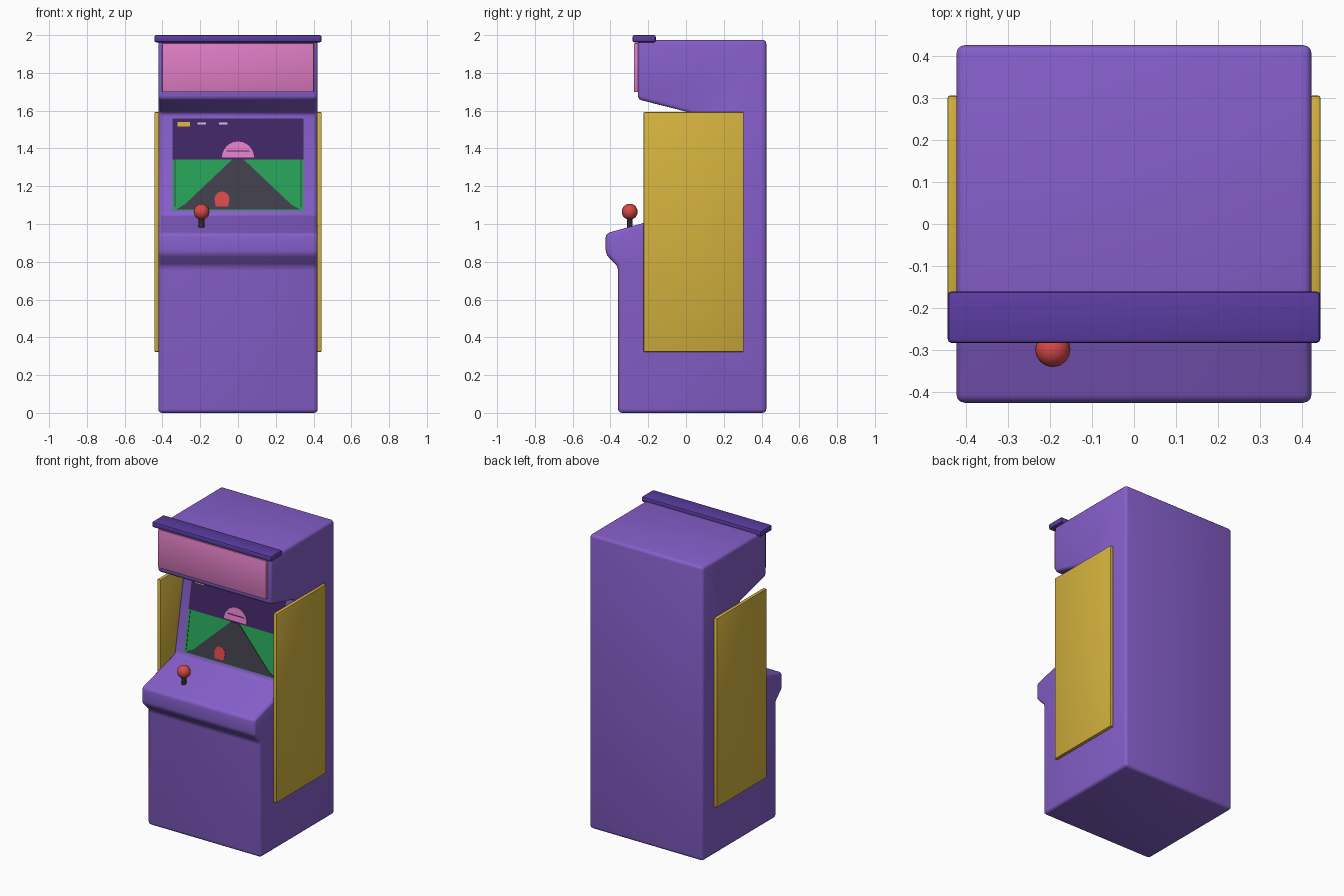
import bpy, bmesh, math
from mathutils import Vector

if "Cube" in bpy.data.objects:
    bpy.data.objects.remove(bpy.data.objects["Cube"])


def mat(name, r, g, b):
    m = bpy.data.materials.new(name)
    m.diffuse_color = [(c / 255 / 12.92 if c < 11 else ((c / 255 + 0.055) / 1.055) ** 2.4)
                       for c in (r, g, b)] + [1]
    m.use_nodes = True
    m.node_tree.nodes["Principled BSDF"].inputs["Base Color"].default_value = m.diffuse_color
    return m


PURPLE = mat("cabinet purple", 134, 95, 203)
TRIM = mat("trim dark purple", 90, 60, 160)
PINK = mat("pink", 222, 125, 195)
YELLOW = mat("yellow", 212, 178, 62)
RED = mat("red", 214, 72, 72)
BLACK = mat("stick black", 45, 42, 48)
SKY = mat("screen sky", 64, 37, 100)
GREEN = mat("screen green", 38, 160, 86)
ROAD = mat("screen road", 64, 62, 74)
PALE = mat("screen pale", 200, 190, 225)


def finish(bm, name, material, bevel=0, segments=3):
    bmesh.ops.recalc_face_normals(bm, faces=bm.faces)
    me = bpy.data.meshes.new(name)
    bm.to_mesh(me)
    bm.free()
    ob = bpy.data.objects.new(name, me)
    bpy.context.collection.objects.link(ob)
    me.materials.append(material)
    for o in bpy.context.selected_objects:
        o.select_set(False)
    ob.select_set(True)
    bpy.context.view_layer.objects.active = ob
    if bevel:
        mod = ob.modifiers.new("Bevel", 'BEVEL')
        mod.width, mod.segments = bevel, segments
        mod.limit_method, mod.angle_limit = 'ANGLE', math.radians(25)
        bpy.ops.object.modifier_apply(modifier=mod.name)
    bpy.ops.object.shade_smooth_by_angle(angle=math.radians(40))
    return ob


def prism(name, points, offset, material, bevel=0, segments=3):
    """Polygon swept along an offset vector."""
    bm = bmesh.new()
    face = bm.faces.new([bm.verts.new(p) for p in points])
    out = bmesh.ops.extrude_face_region(bm, geom=[face])
    bmesh.ops.translate(bm, vec=Vector(offset),
                        verts=[v for v in out["geom"] if isinstance(v, bmesh.types.BMVert)])
    return finish(bm, name, material, bevel, segments)


def box(name, x0, x1, y0, y1, z0, z1, material, bevel):
    pts = [(x0, y0, z0), (x1, y0, z0), (x1, y1, z0), (x0, y1, z0)]
    return prism(name, pts, (0, 0, z1 - z0), material, bevel, 2)


# Cabinet: side profile (y, z) swept across the width
SCREEN_BOTTOM, SCREEN_TOP = (-0.08, 1.045), (0.02, 1.59)
profile = [(-0.36, 0), (0.425, 0), (0.425, 1.975), (-0.255, 1.975), (-0.255, 1.66),
           SCREEN_TOP, SCREEN_BOTTOM, (-0.425, 0.95), (-0.425, 0.84), (-0.36, 0.775)]
prism("cabinet", [(-0.422, y, z) for y, z in profile], (0.844, 0, 0), PURPLE, 0.02)

# Side panels, marquee and top trim
for side, s in (("left", -1), ("right", 1)):
    box(side + "_side_panel", *sorted((s * 0.418, s * 0.443)), -0.225, 0.305,
        0.323, 1.592, YELLOW, 0.005)
box("marquee_panel", -0.402, 0.402, -0.276, -0.25, 1.698, 1.957, PINK, 0.005)
box("top_trim", -0.443, 0.443, -0.283, -0.16, 1.962, 2.0, TRIM, 0.01)


# Screen picture: thin plates on the slanted screen plane, given by (x, z)
slope = (SCREEN_TOP[0] - SCREEN_BOTTOM[0]) / (SCREEN_TOP[1] - SCREEN_BOTTOM[1])


def plate(name, pts, level, material):
    def at(x, z):
        return (x, SCREEN_BOTTOM[0] + (z - SCREEN_BOTTOM[1]) * slope, z)
    prism(name, [at(x, z) for x, z in pts], (0, -0.003 * level, 0), material)


def rect(x0, x1, z0, z1):
    return [(x0, z0), (x1, z0), (x1, z1), (x0, z1)]


plate("screen_sky", rect(-0.348, 0.346, 1.342, 1.558), 1, SKY)
plate("screen_grass", rect(-0.348, 0.346, 1.072, 1.342), 1, GREEN)
plate("screen_road", [(-0.33, 1.076), (0.33, 1.076), (0.28, 1.105), (0.03, 1.342),
                      (-0.03, 1.342), (-0.28, 1.105)], 2, ROAD)
sun = [(0.085 * math.cos(math.pi * i / 12), 1.352 + 0.085 * math.sin(math.pi * i / 12))
       for i in range(13)]
plate("screen_sun", sun, 2, PINK)
plate("screen_sun_stripe", rect(-0.06, 0.06, 1.385, 1.39), 2.6, SKY)
car = [(-0.085 + 0.04 * math.cos(math.pi * i / 8), 1.132 + 0.04 * math.sin(math.pi * i / 8))
       for i in range(9)] + [(-0.118, 1.092), (-0.052, 1.092)]
plate("screen_car", car, 2.8, RED)
for s in (-1, 1):
    plate("screen_edge_line", rect(s * 0.334 - 0.002, s * 0.334 + 0.002, 1.09, 1.342), 1.6, ROAD)
plate("screen_status_bar", rect(-0.32, -0.255, 1.515, 1.54), 2, YELLOW)
for x in (-0.215, -0.1):
    plate("screen_status_mark", rect(x, x + 0.045, 1.526, 1.538), 2, PALE)

# Joystick
bm = bmesh.new()
bmesh.ops.create_cone(bm, cap_ends=True, segments=12, radius1=0.015, radius2=0.015, depth=0.08)
bmesh.ops.translate(bm, vec=(-0.193, -0.298, 1.01), verts=bm.verts)
finish(bm, "joystick_stem", BLACK)
bm = bmesh.new()
bmesh.ops.create_uvsphere(bm, u_segments=16, v_segments=10, radius=0.042)
bmesh.ops.translate(bm, vec=(-0.193, -0.298, 1.065), verts=bm.verts)
finish(bm, "joystick_ball", RED)
